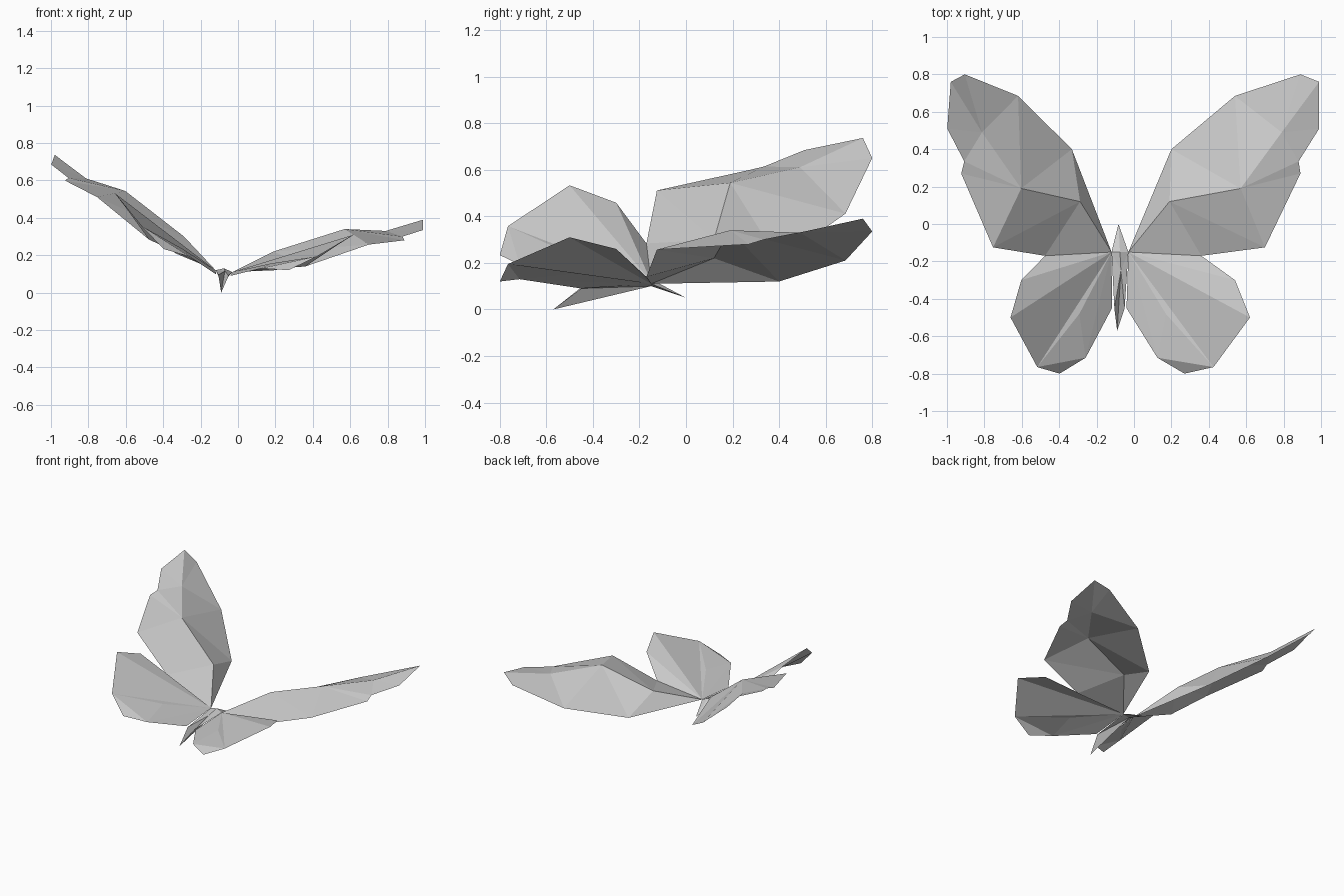
import bpy
import bmesh
from math import radians

cube = bpy.data.objects.get("Cube")
if cube:
    bpy.data.objects.remove(cube, do_unlink=True)

# One plain grey for the whole insect
grey = bpy.data.materials.new("pale_grey")
grey.use_nodes = True
colour = (0.6, 0.6, 0.6, 1)
grey.diffuse_color = colour
grey.node_tree.nodes["Principled BSDF"].inputs["Base Color"].default_value = colour


def build(name, points, faces, side=1, sheet=True):
    """Make a flat-shaded object from lettered points and faces spelled as words."""
    bm = bmesh.new()
    verts = {k: bm.verts.new((side * x, y, z)) for k, (x, y, z) in points.items()}
    for word in faces.split():
        bm.faces.new([verts[k] for k in word])
    bm.normal_update()
    if sheet:
        # Wing sheets face upward
        for f in bm.faces:
            if f.normal.z < 0:
                f.normal_flip()
    else:
        bmesh.ops.recalc_face_normals(bm, faces=bm.faces)
    mesh = bpy.data.meshes.new(name)
    bm.to_mesh(mesh)
    bm.free()
    mesh.materials.append(grey)
    obj = bpy.data.objects.new(name, mesh)
    bpy.context.collection.objects.link(obj)
    return obj


# Forewing, measured from its hinge: outline a to j, inner creases p, q, r
forewing = dict(
    a=(0, 0, 0), b=(.23, .55, .01), c=(.57, .835, .10), d=(.92, .95, .225),
    e=(1.02, .91, .28), f=(1.02, .66, .225), g=(.91, .485, .19),
    h=(.92, .42, .17), i=(.73, .025, .147), j=(.39, -.02, .03),
    p=(.22, .27, .11), q=(.60, .34, .23), r=(.82, .64, .22))
forewing_faces = "abp bqp bcq crq cdr der efr fgr gqr ghq hiq ipq ijp jap"

# Hindwing, folded in a fan from the same hinge, with one inner crease m
hindwing = dict(
    a=(0, 0, 0), j=(.39, -.02, .03), l=(.57, -.15, .15), t=(.65, -.35, .20),
    n=(.455, -.615, .085), o=(.30, -.65, .01), s=(.155, -.565, .02),
    k=(-.01, -.30, -.02), m=(.20, -.33, .045))
hindwing_faces = "ajl alt atn anm nsm nos ams ask"

# The right pair is the mirrored left pair, raised higher about its hinge
for label, side, hinge, lift in (("left", 1, (-.03, -.15, .11), 0),
                                 ("right", -1, (-.12, -.15, .12), 20.3)):
    for part, pts, faces in (("forewing", forewing, forewing_faces),
                             ("hindwing", hindwing, hindwing_faces)):
        wing = build(f"{label}_{part}", pts, faces, side)
        wing.location = hinge
        wing.rotation_euler.y = radians(lift)

# Slim body: head h, hinges l and r, back t and u, belly b, tail sides m and n, tail tip e
body = dict(
    h=(-.083, 0, .05), l=(-.03, -.15, .11), r=(-.12, -.15, .12),
    t=(-.075, -.15, .13), u=(-.07, -.25, .115), b=(-.08, -.15, .10),
    m=(-.05, -.45, .09), n=(-.105, -.45, .095), e=(-.09, -.57, 0))
build("body", body, "hlt htr hbl hrb tlu tur ulm urn ume uen lbm rnb bem bne", sheet=False)
